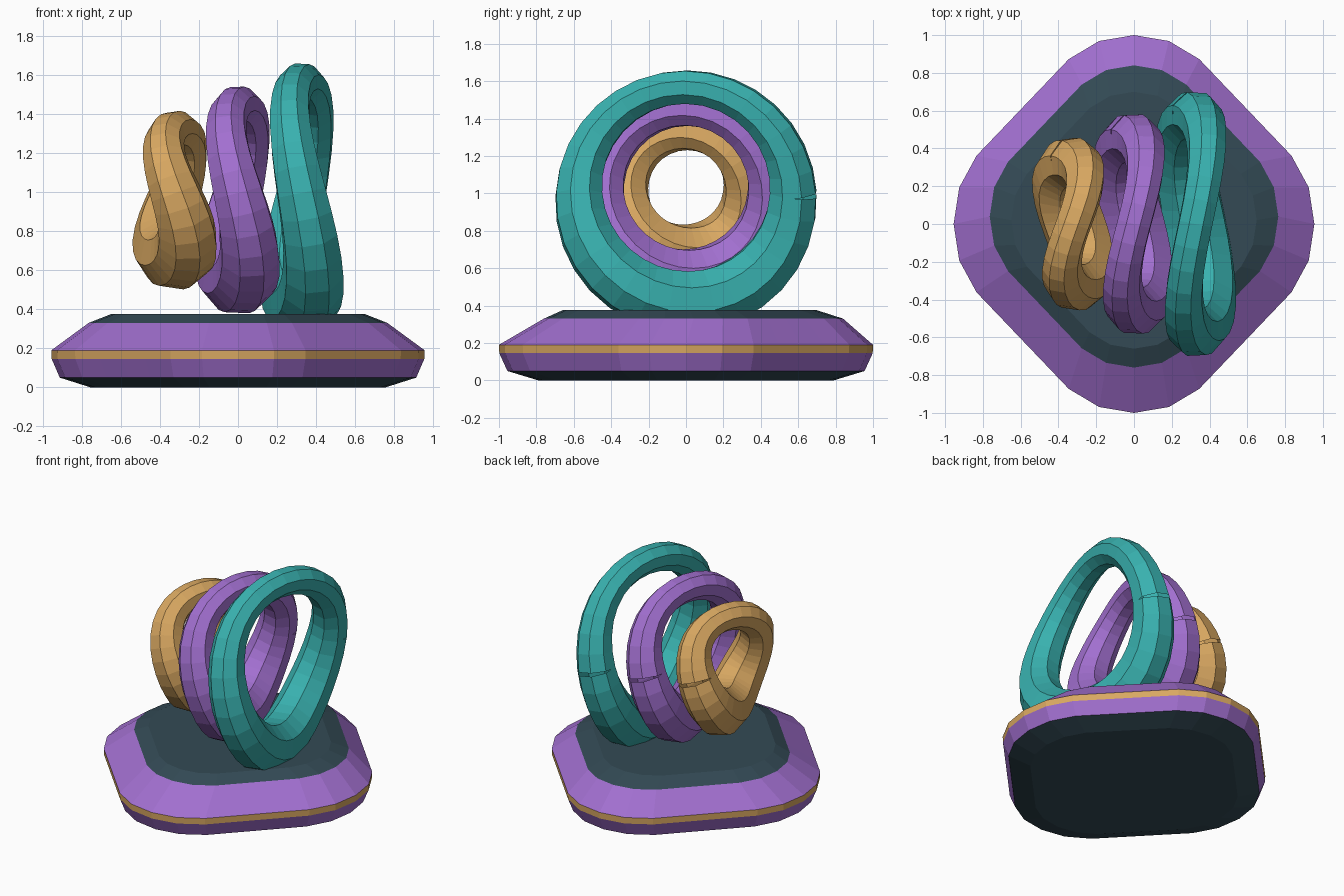
import bpy
import bmesh
from math import sin, cos, pi, tau

cube = bpy.data.objects.get("Cube")
if cube:
    bpy.data.objects.remove(cube, do_unlink=True)


def material(name, rgb):
    mat = bpy.data.materials.new(name)
    mat.use_nodes = True
    mat.diffuse_color = (*rgb, 1)
    mat.node_tree.nodes["Principled BSDF"].inputs["Base Color"].default_value = (*rgb, 1)
    return mat


TEAL = material("teal", (0.04, 0.44, 0.43))
PURPLE = material("purple", (0.36, 0.16, 0.63))
GOLD = material("gold", (0.69, 0.39, 0.12))
SLATE = material("dark slate", (0.033, 0.068, 0.09))


# Rounded diamond plinth: outline radius over an eighth turn, mirrored around
OUTLINE = [1, 0.988, 0.945, 0.89, 0.873]
SIDES = 32


def outline_radius(i):
    k = i % 8
    return OUTLINE[min(k, 8 - k)]


def plinth():
    # height, scale, y shift of each level
    levels = [(0, 0.79, 0), (0.05, 0.955, 0), (0.145, 0.998, 0),
              (0.19, 1, 0), (0.33, 0.8, 0.04), (0.375, 0.68, 0.02)]
    # material of the wall above each level
    bands = [0, 1, 2, 1, 0]
    bm = bmesh.new()
    rings = []
    for z, scale, shift in levels:
        ring = []
        for i in range(SIDES):
            a, r = tau * i / SIDES, outline_radius(i) * scale
            ring.append(bm.verts.new((0.955 * r * cos(a), r * sin(a) + shift, z)))
        rings.append(ring)
    for low, high, band in zip(rings, rings[1:], bands):
        for i in range(SIDES):
            j = (i + 1) % SIDES
            bm.faces.new((low[i], low[j], high[j], high[i])).material_index = band
    bm.faces.new(rings[0][::-1])
    bm.faces.new(rings[-1])
    mesh = bpy.data.meshes.new("plinth")
    bm.to_mesh(mesh)
    bm.free()
    for mat in (SLATE, PURPLE, GOLD):
        mesh.materials.append(mat)
    bpy.context.collection.objects.link(bpy.data.objects.new("plinth", mesh))


# Saddle-bent ring: an open-seamed octagonal tube, thicker towards the bottom
def ring(name, x, radius, mat, steps=32):
    curve = bpy.data.curves.new(name, "CURVE")
    curve.dimensions = "3D"
    curve.bevel_depth = 1
    curve.bevel_resolution = 2
    spline = curve.splines.new("POLY")
    spline.points.add(steps)
    spline.use_smooth = False
    for i, p in enumerate(spline.points):
        a = tau * i / steps
        p.co = (x + 0.06 * sin(2 * a), radius * cos(a), 0.995 + radius * sin(a), 1)
        p.radius = 0.133 - 0.038 * sin(a)
    curve.materials.append(mat)
    obj = bpy.data.objects.new(name, curve)
    bpy.context.collection.objects.link(obj)
    bpy.ops.object.select_all(action="DESELECT")
    obj.select_set(True)
    bpy.context.view_layer.objects.active = obj
    bpy.ops.object.convert(target="MESH")


plinth()
ring("small_ring", -0.32, 0.328, GOLD)
ring("middle_ring", 0.0, 0.455, PURPLE)
ring("large_ring", 0.325, 0.573, TEAL)
